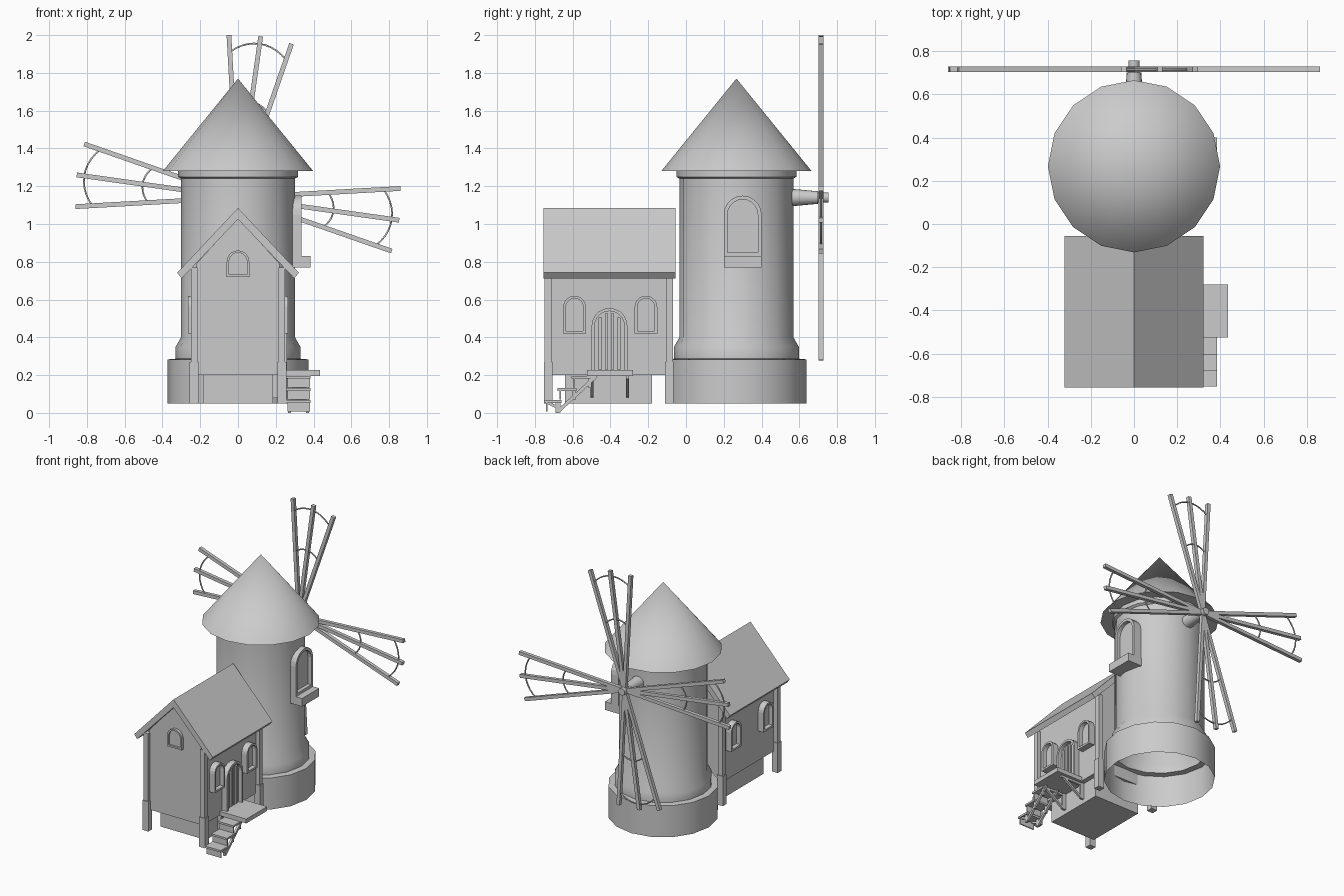
import bpy, bmesh, math
from mathutils import Matrix, Vector

if "Cube" in bpy.data.objects:
    bpy.data.objects.remove(bpy.data.objects["Cube"])

CY, HZ = 0.267, 1.14          # tower axis y, sail axle height


def finish(name, bm, smooth=False):
    bmesh.ops.recalc_face_normals(bm, faces=bm.faces)
    me = bpy.data.meshes.new(name)
    bm.to_mesh(me)
    bm.free()
    if smooth:
        me.polygons.foreach_set("use_smooth", [True] * len(me.polygons))
        me.set_sharp_from_angle(angle=math.radians(32))
    ob = bpy.data.objects.new(name, me)
    bpy.context.collection.objects.link(ob)
    return ob


def box(name, x0, x1, y0, y1, z0, z1):
    bm = bmesh.new()
    m = Matrix.Translation(((x0 + x1) / 2, (y0 + y1) / 2, (z0 + z1) / 2))
    bmesh.ops.create_cube(bm, size=1, matrix=m @ Matrix.Diagonal((x1 - x0, y1 - y0, z1 - z0, 1)))
    return finish(name, bm)


def lathe(name, profile, matrix, sides=16):
    bm = bmesh.new()
    vs = [bm.verts.new((r, 0, z)) for r, z in profile]
    es = [bm.edges.new(p) for p in zip(vs, vs[1:])]
    bmesh.ops.spin(bm, geom=vs + es, cent=(0, 0, 0), axis=(0, 0, 1),
                   angle=math.tau, steps=sides, use_merge=True)
    bmesh.ops.remove_doubles(bm, verts=bm.verts, dist=1e-4)
    bm.transform(matrix)
    return finish(name, bm, True)


def frame(origin, u, v, w):
    m = Matrix((u, v, w)).transposed().to_4x4()
    m.translation = origin
    return m


def right(y, z, x):
    return frame((x, y, z), (0, 1, 0), (0, 0, 1), (1, 0, 0))


def left(y, z, x):
    return frame((x, y, z), (0, -1, 0), (0, 0, 1), (-1, 0, 0))


def front(x, z, y):
    return frame((x, y, z), (1, 0, 0), (0, 0, 1), (0, -1, 0))


def prism(name, pts, d0, d1, matrix, hole=None):
    """Extrude an outline from depth d0 to d1; hole is a matching inner outline."""
    bm = bmesh.new()
    loops = [[bm.verts.new((*p, d)) for p in o] for o in ([pts, hole] if hole else [pts])
             for d in (d0, d1)]
    if hole:
        pairs = [(0, 1), (2, 3), (0, 2), (1, 3)]
    else:
        pairs = [(0, 1)]
        bm.faces.new(loops[0])
        bm.faces.new(loops[1])
    n = len(pts)
    for a, b in pairs:
        for i in range(n):
            j = (i + 1) % n
            bm.faces.new((loops[a][i], loops[a][j], loops[b][j], loops[b][i]))
    bm.transform(matrix)
    return finish(name, bm)


def arch(w, h, inset=0.0):
    r = w / 2 - inset
    zc = h - w / 2
    return [(-r, inset), (r, inset)] + [(r * math.cos(i * math.pi / 10), zc + r * math.sin(i * math.pi / 10))
                                        for i in range(11)]


def arched(name, w, h, bar, depth, matrix):
    prism(name + "_frame", arch(w, h), -0.02, depth, matrix, arch(w, h, bar))
    prism(name + "_pane", arch(w, h, bar * 0.8), -0.02, depth * 0.3, matrix)


def bar(name, a, b, w, d, side):
    """Rectangular bar from a to b; w across, d along the side axis."""
    a, b, s = Vector(a), Vector(b), Vector(side)
    t = (b - a).normalized()
    pts = [(-w / 2, -d / 2), (w / 2, -d / 2), (w / 2, d / 2), (-w / 2, d / 2)]
    return prism(name, pts, 0, (b - a).length, frame(a, s.cross(t), s, t))


# Tower and its conical roof
axis = Matrix.Translation((0, CY, 0))
lathe("tower", [(0.372, 0.05), (0.372, 0.283), (0.33, 0.287), (0.33, 0.35), (0.302, 0.40),
                (0.302, 1.24), (0.318, 1.25), (0.318, 1.282)], axis)
lathe("tower_roof", [(0.30, 1.28), (0.398, 1.28), (0, 1.77)], axis)
arched("tower_window", 0.20, 0.32, 0.02, 0.04, right(0.30, 0.83, 0.295))
box("tower_sill", 0.27, 0.385, 0.20, 0.40, 0.77, 0.83)

# Axle and hub
lathe("axle", [(0, 0.54), (0.048, 0.54), (0.034, 0.69), (0.034, 0.70), (0.026, 0.70), (0.026, 0.755), (0, 0.755)],
      frame((0, 0, HZ), (1, 0, 0), (0, 0, -1), (0, 1, 0)))

# Four sails, each a fan of three bars tied by two curved braces
YB = 0.715


def polar(r, deg):
    a = math.radians(deg)
    return (r * math.cos(a), YB, HZ + r * math.sin(a))


for k in range(4):
    mid = -8 + 90 * k
    for off in (-11.2, 0, 11.2):
        bar("sail_bar", polar(0.01, mid + off), polar(0.862, mid + off), 0.025, 0.026, (0, 1, 0))
    for rm, drop in ((0.822, 0.05), (0.51, 0.033)):
        pts = [polar(rm - drop * (i / 5) ** 2, mid + 11.2 * i / 5) for i in range(-5, 6)]
        cu = bpy.data.curves.new("sail_brace", 'CURVE')
        cu.dimensions = '3D'
        cu.bevel_depth = 0.005
        cu.bevel_resolution = 1
        sp = cu.splines.new('POLY')
        sp.points.add(len(pts) - 1)
        for p, c in zip(sp.points, pts):
            p.co = (*c, 1)
        bpy.context.collection.objects.link(bpy.data.objects.new("sail_brace", cu))

# House walls, foundation and roof
prism("house_walls", [(-0.22, 0.20), (0.22, 0.20), (0.22, 0.79), (0, 1.03), (-0.22, 0.79)],
      0.085, 0.725, front(0, 0, 0))
box("foundation", -0.185, 0.185, -0.64, -0.18, 0.05, 0.21)
prism("house_roof", [(0, 1.085), (0.322, 0.742), (0.298, 0.712), (0, 1.025), (-0.298, 0.712), (-0.322, 0.742)],
      0.055, 0.755, front(0, 0, 0))

# Corner posts with thicker feet
for sx in (-1, 1):
    for y in (-0.73, -0.088):
        x = sx * 0.232
        box("corner_post", x - 0.018, x + 0.018, y - 0.018, y + 0.018, 0.25, 0.77)
        box("post_foot", x - 0.024, x + 0.024, y - 0.023, y + 0.023, 0.05, 0.27)

# House windows and door
arched("gable_window", 0.12, 0.14, 0.012, 0.02, front(0, 0.72, -0.725))
for y in (-0.59, -0.212):
    arched("right_window", 0.12, 0.20, 0.014, 0.045, right(y, 0.42, 0.22))
    arched("left_window", 0.12, 0.20, 0.014, 0.045, left(y, 0.42, -0.22))
DY = -0.405
arched("door", 0.19, 0.345, 0.016, 0.04, right(DY, 0.21, 0.22))
for off in (-0.048, -0.016, 0.016, 0.048):
    box("door_plank", 0.22, 0.242, DY + off - 0.009, DY + off + 0.009, 0.23, 0.535 - abs(off) * 0.6)

# Porch platform with triangular brackets
box("porch", 0.21, 0.435, -0.525, -0.28, 0.195, 0.227)
for y in (-0.497, -0.31):
    box("bracket_upright", 0.185, 0.215, y - 0.008, y + 0.008, 0.08, 0.20)
    box("bracket_top", 0.20, 0.38, y - 0.008, y + 0.008, 0.18, 0.196)
    bar("bracket_strut", (0.21, y, 0.09), (0.36, y, 0.19), 0.016, 0.016, (0, 1, 0))

# Stairs: treads, risers and two open stringers
for i, (y0, y1) in enumerate(((-0.605, -0.47), (-0.68, -0.555), (-0.752, -0.635))):
    z = 0.195 - 0.064 * i
    box("tread", 0.257, 0.385, y0, y1 - 0.025, z - 0.014, z)
    box("riser", 0.262, 0.38, y0 + 0.010, y0 + 0.018, z - 0.06, z - 0.014)
    for x in (0.273, 0.368):
        box("step_upright", x - 0.008, x + 0.008, y1 - 0.045, y1 - 0.03, z - 0.064, z)
for x in (0.273, 0.368):
    bar("stringer", (x, -0.678, 0.007), (x, -0.475, 0.195), 0.018, 0.016, (1, 0, 0))
    bar("stringer_low", (x, -0.735, 0.055), (x, -0.66, 0.02), 0.014, 0.016, (1, 0, 0))
    box("stair_foot", x - 0.008, x + 0.008, -0.69, -0.67, 0, 0.06)
